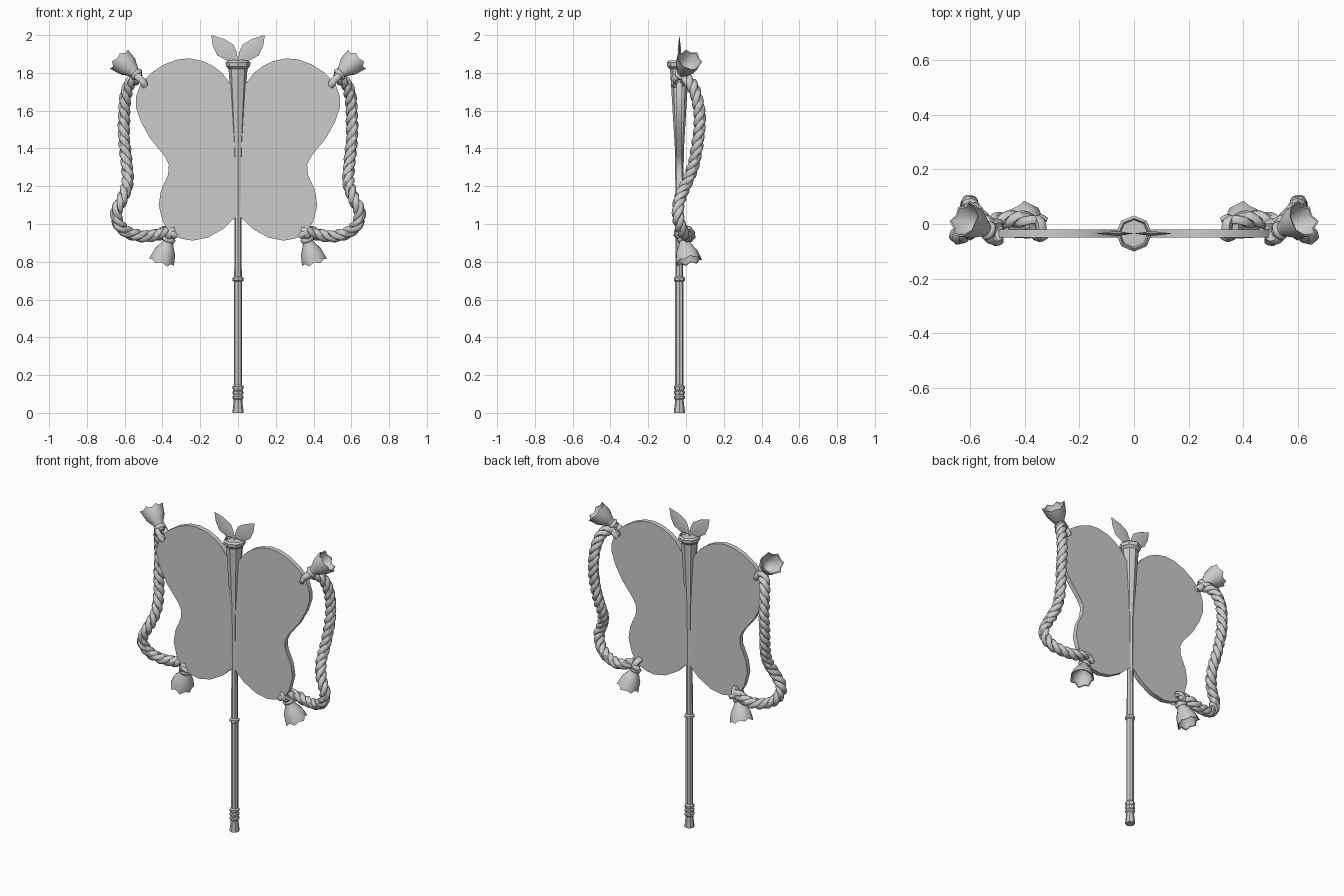
import bpy, bmesh, math
from mathutils import Vector

if "Cube" in bpy.data.objects:
    bpy.data.objects.remove(bpy.data.objects["Cube"])

grey = bpy.data.materials.new("plain_grey")
grey.diffuse_color = (0.6, 0.6, 0.6, 1)
grey.use_nodes = True
grey.node_tree.nodes["Principled BSDF"].inputs["Base Color"].default_value = grey.diffuse_color
CY = -0.035  # depth of the staff and wing plane


def finish(ob, mirror=True, angle=35):
    ob.data.materials.clear()
    ob.data.materials.append(grey)
    bpy.ops.object.select_all(action='DESELECT')
    ob.select_set(True)
    bpy.context.view_layer.objects.active = ob
    bpy.ops.object.shade_smooth_by_angle(angle=math.radians(angle))
    if mirror:
        m = ob.modifiers.new("Mirror", 'MIRROR')
        m.use_mirror_merge = False
    return ob


def from_bmesh(name, bm, **kw):
    bmesh.ops.recalc_face_normals(bm, faces=bm.faces)
    me = bpy.data.meshes.new(name)
    bm.to_mesh(me)
    bm.free()
    ob = bpy.data.objects.new(name, me)
    bpy.context.collection.objects.link(ob)
    return finish(ob, **kw)


def lathe(name, profile, base, axis=(0, 0, 1), sides=8, jag=None, **kw):
    """Revolve (radius, distance) pairs around an axis; jag(ring, side) shifts a point along it."""
    bm = bmesh.new()
    base, axis = Vector(base), Vector(axis).normalized()
    rot = Vector((0, 0, 1)).rotation_difference(axis)
    rings = []
    for k, (r, d) in enumerate(profile):
        ring = []
        for i in range(sides):
            a = 2 * math.pi * i / sides
            scale, shift = jag(k, i) if jag else (1, 0)
            p = Vector((r * scale * math.cos(a), r * scale * math.sin(a), d + shift))
            ring.append(bm.verts.new(base + rot @ p))
        rings.append(ring)
    for lo, hi in zip(rings, rings[1:]):
        for i in range(sides):
            j = (i + 1) % sides
            bm.faces.new((lo[i], lo[j], hi[j], hi[i]))
    bm.faces.new(rings[0])
    bm.faces.new(rings[-1])
    return from_bmesh(name, bm, **kw)


def smooth_path(pts, steps):
    """Catmull-Rom samples through the points."""
    p = [Vector(q) for q in pts]
    p = [2 * p[0] - p[1]] + p + [2 * p[-1] - p[-2]]
    out = []
    for a, b, c, d in zip(p, p[1:], p[2:], p[3:]):
        for s in range(steps):
            t = s / steps
            out.append(0.5 * (2 * b + (c - a) * t + (2 * a - 5 * b + 4 * c - d) * t * t
                              + (3 * b - a - 3 * c + d) * t ** 3))
    return out + [p[-2]]


def tubes(name, paths, radius, cyclic=False):
    cu = bpy.data.curves.new(name, 'CURVE')
    cu.dimensions = '3D'
    cu.bevel_depth, cu.bevel_resolution, cu.use_fill_caps = radius, 1, True
    for path in paths:
        sp = cu.splines.new('POLY')
        sp.points.add(len(path) - 1)
        for q, v in zip(sp.points, path):
            q.co = (*v, 1)
        sp.use_cyclic_u = cyclic
    ob = bpy.data.objects.new(name, cu)
    bpy.context.collection.objects.link(ob)
    bpy.ops.object.select_all(action='DESELECT')
    ob.select_set(True)
    bpy.context.view_layer.objects.active = ob
    bpy.ops.object.convert(target='MESH')
    return finish(bpy.context.view_layer.objects.active, angle=60)


# Staff with grip rings, middle ring and flared top
lathe("staff", [(.029, 0), (.029, .01), (.023, .06), (.023, .07), (.029, .077), (.029, .088),
                (.023, .094), (.029, .102), (.029, .113), (.023, .119), (.029, .127),
                (.029, .14), (.022, .148), (.022, .695), (.029, .70), (.029, .715),
                (.02, .722), (.019, 1.0), (.024, 1.4), (.045, 1.75), (.05, 1.82),
                (.064, 1.835), (.066, 1.855), (.056, 1.865), (.05, 1.85)],
      (0, CY, 0), mirror=False)

# Butterfly wings: flat outline given a thickness
outline = [(.01, 1.70), (.05, 1.755), (.085, 1.80), (.13, 1.835), (.185, 1.862), (.255, 1.877),
           (.32, 1.871), (.39, 1.845), (.46, 1.80), (.515, 1.745), (.54, 1.67), (.54, 1.617),
           (.515, 1.543), (.465, 1.453), (.387, 1.357), (.366, 1.315), (.37, 1.262),
           (.408, 1.177), (.42, 1.098), (.398, 1.013), (.36, .95), (.30, .922), (.24, .912),
           (.16, .928), (.075, .976), (.01, 1.04)]
bm = bmesh.new()
face = bm.faces.new([bm.verts.new((x, CY - .015, z)) for x, z in outline])
ext = bmesh.ops.extrude_face_region(bm, geom=[face], use_keep_orig=True)
for v in ext["geom"]:
    if isinstance(v, bmesh.types.BMVert):
        v.co.y += .03
from_bmesh("wing", bm)

# Leaves: thin diamonds in section, ridged along the middle
leaf = [(0, 1.855), (.012, 1.868), (.06, 1.865), (.11, 1.893), (.134, 1.945), (.142, 2.0),
        (.075, 1.98), (.025, 1.95), (.006, 1.91)]
bm = bmesh.new()
rim = [bm.verts.new((x, CY, z)) for x, z in leaf]
for side in (-1, 1):
    mid = bm.verts.new((.062, CY + side * .009, 1.922))
    for a, b in zip(rim, rim[1:] + rim[:1]):
        bm.faces.new((a, b, mid))
from_bmesh("leaf", bm)

# Twisted rope: three strands winding around one path
path = smooth_path([(.53, -.01, 1.775), (.575, .03, 1.74), (.597, .06, 1.66), (.603, .074, 1.56),
                    (.603, .065, 1.45), (.59, .042, 1.32), (.585, .005, 1.22), (.61, -.03, 1.14),
                    (.645, -.043, 1.06), (.625, -.032, .99), (.57, -.01, .95), (.49, .012, .935),
                    (.42, .018, .945), (.365, .0, .965)], 10)
strands = [[], [], []]
length = 0
for i, p in enumerate(path):
    t = (path[min(i + 1, len(path) - 1)] - path[max(i - 1, 0)]).normalized()
    u = t.cross(Vector((0, 1, 0))).normalized()
    w = t.cross(u)
    length += (p - path[i - 1]).length if i else 0
    for k in range(3):
        a = 2 * math.pi * (length / .15 + k / 3)
        strands[k].append(p + .0165 * (u * math.cos(a) + w * math.sin(a)))
tubes("rope", strands, .0175)


# Tassels: flared skirts with wavy, ragged open mouths
def ragged(k, i):
    wave = (1, -.6, .4, -1, .7, -.2)[i % 6]
    amount = (0, 0, 0, .4, 1, 1, .3, 0)[k]
    return 1 + .09 * amount * wave, .009 * amount * wave


def tassel(prefix, neck, axis):
    neck, axis = Vector(neck), Vector(axis).normalized()
    lathe(prefix + "_tassel", [(.02, -.03), (.024, 0), (.038, .03), (.058, .065), (.067, .115),
                               (.06, .113), (.045, .065), (.012, .03)],
          neck, axis, sides=14, jag=ragged, angle=50)
    # Binding ring around the neck
    u = axis.orthogonal().normalized()
    w = axis.cross(u)
    ring = [neck - axis * .006 + .023 * (u * math.cos(a) + w * math.sin(a))
            for a in (2 * math.pi * n / 14 for n in range(14))]
    tubes(prefix + "_binding", [ring], .014, cyclic=True)


tassel("upper", (.54, -.022, 1.795), (.075, .037, .068))
tassel("lower", (.368, -.01, .912), (.035, .022, -.11))


# Knots: a loop over the wing edge, front to back, with a short tail at each side
def knot(name, centre, along, tail):
    c, along, tail = Vector(centre), Vector(along).normalized(), Vector(tail)
    loop = [c + along * .03 * math.cos(a) + Vector((0, .03 * math.sin(a), 0))
            for a in (2 * math.pi * n / 16 for n in range(16))]
    tubes(name + "_loop", [loop], .019, cyclic=True)
    ends = [smooth_path([c + Vector((0, s * .03, 0)), c + tail * .5 + Vector((0, s * .036, 0)),
                         c + tail + Vector((0, s * .028, 0))], 4) for s in (-1, 1)]
    tubes(name + "_tail", ends, .016)


knot("upper_knot", (.515, CY + .005, 1.765), (.8, 0, .7), (-.025, 0, -.035))
knot("lower_knot", (.355, CY + .02, .955), (.5, 0, -.85), (-.028, 0, -.02))
